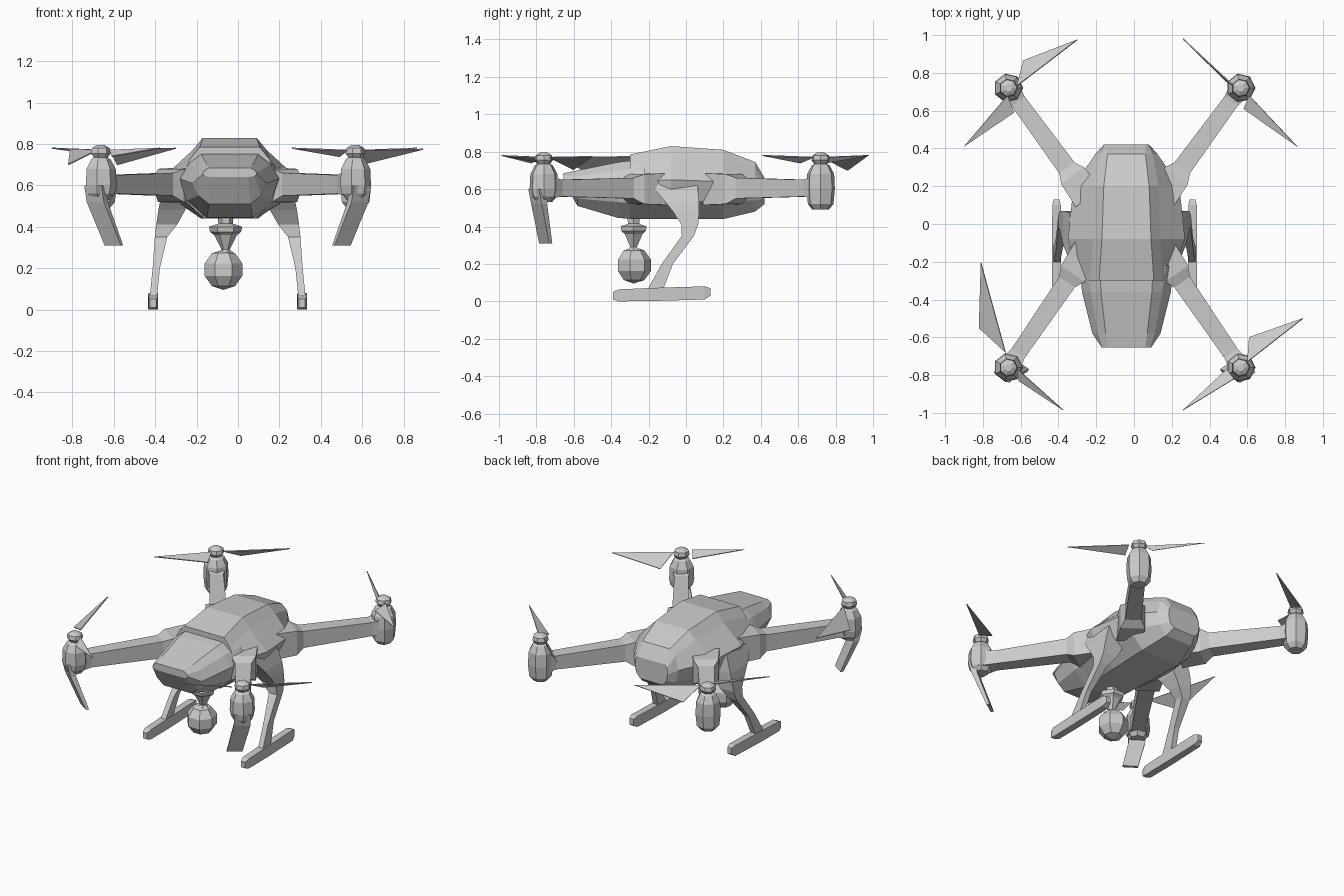
import bpy, bmesh, math
from mathutils import Vector as V

CX = -0.05          # centre line of the airframe
X, Y, Z = V((1, 0, 0)), V((0, 1, 0)), V((0, 0, 1))


def make(name, verts, faces):
    bm = bmesh.new()
    vs = [bm.verts.new(v) for v in verts]
    for f in faces:
        bm.faces.new([vs[i] for i in f])
    bmesh.ops.recalc_face_normals(bm, faces=bm.faces)
    me = bpy.data.meshes.new(name)
    bm.to_mesh(me)
    bm.free()
    ob = bpy.data.objects.new(name, me)
    bpy.context.collection.objects.link(ob)
    return ob


def loft(name, rings):
    n = len(rings[0])
    verts = [p for r in rings for p in r]
    faces = [(k*n + i, k*n + (i+1) % n, (k+1)*n + (i+1) % n, (k+1)*n + i)
             for k in range(len(rings) - 1) for i in range(n)]
    faces += [tuple(range(n)), tuple(range(len(verts) - n, len(verts)))]
    return make(name, verts, faces)


def rect(c, u, w, v, h):
    c = V(c)
    return [c + u*w/2*a + v*h/2*b for a, b in ((-1, -1), (1, -1), (1, 1), (-1, 1))]


def lathe(name, x, y, n, profile):
    return loft(name, [[(x + r*math.cos(2*math.pi*i/n), y + r*math.sin(2*math.pi*i/n), z)
                        for i in range(n)] for r, z in profile])


def hull(name, stations):
    rings = []
    for y, half in stations:
        rings.append([(CX + 0.01 + w, y, z) for w, z in half] +
                     [(CX + 0.01 - w, y, z) for w, z in reversed(half)])
    return loft(name, rings)


# Main fuselage: half sections from roof to belly
hull("fuselage", [
    (0.42, [(.10, .66), (.115, .64), (.12, .60), (.11, .55), (.08, .52)]),
    (0.37, [(.10, .745), (.14, .71), (.165, .62), (.15, .54), (.10, .48)]),
    (0.20, [(.12, .81), (.17, .76), (.28, .64), (.24, .54), (.14, .44)]),
    (-0.08, [(.13, .83), (.18, .77), (.31, .65), (.27, .53), (.13, .44)]),
    (-0.30, [(.145, .785), (.19, .73), (.23, .64), (.21, .52), (.12, .44)])])
# Nose cover
hull("nose", [
    (-0.22, [(.14, .76), (.21, .71), (.25, .64), (.22, .52), (.12, .44)]),
    (-0.36, [(.135, .745), (.19, .70), (.235, .63), (.20, .53), (.11, .445)]),
    (-0.58, [(.11, .70), (.15, .67), (.18, .61), (.15, .55), (.10, .51)]),
    (-0.655, [(.10, .685), (.125, .67), (.13, .655), (.12, .645), (.09, .64)])])

for s, side in ((-1, "left"), (1, "right")):
    for f, end in ((-1, "front"), (1, "rear")):
        # Arm running from the fuselage to the motor
        mx, my = CX + s*.615, (-.76 if f < 0 else .72)
        inner = V((CX + s*.19, -.14 if f < 0 else .14, 0))
        outer = V((mx, my, 0))
        d = (outer - inner).normalized()
        t = d.cross(Z)
        loft(f"{end}_{side}_arm",
             [rect(inner.lerp(outer, k) + Z*z, t, w, Z, h) for k, w, z, h in
              ((0, .17, .60, .17), (.2, .15, .60, .16), (.27, .10, .605, .11),
               (.88, .085, .605, .09), (1, .12, .61, .12))])
        # Motor pod with rotor hub
        low = .53 if f < 0 else .49
        lathe(f"{end}_{side}_motor", mx, my, 7,
              [(.045, low), (.07, low + .03), (.078, .60), (.074, .68), (.05, .725),
               (.035, .735), (.05, .755), (.045, .78), (.02, .795)])
        # Slanted foot beneath the front motors
        if f < 0:
            loft(f"{side}_motor_foot",
                 [rect((CX + s*.635, -.79, .60), t, .10, d, .06),
                  rect((CX + s*.63, -.785, .52), t, .10, d, .035),
                  rect((CX + s*.55, -.75, .31), t, .095, d, .02)])

    # Landing leg curving down from the fuselage side
    loft(f"{side}_landing_leg",
         [rect((CX + s*x, y, z), X, w, Y, h) for x, y, z, w, h in
          ((.24, -.07, .64, .10, .26), (.26, -.02, .53, .13, .18), (.27, 0, .48, .13, .14),
           (.295, .02, .41, .10, .09), (.322, .01, .35, .06, .065),
           (.345, -.10, .20, .035, .06), (.36, -.17, .05, .035, .085))])
    # Skid
    loft(f"{side}_skid",
         [rect((CX + s*.36, y, z), X, w, Z, h) for y, z, w, h in
          ((-.39, .03, .03, .04), (-.36, .032, .045, .064), (-.17, .037, .048, .07),
           (.10, .045, .045, .07), (.13, .05, .03, .04))])

# Rotor blades: root, dropped trailing corner, tip
blades = [
    ((-.62, .73, .77), (-.585, .865, .70), (-.30, .975, .78)),
    ((-.67, .68, .77), (-.635, .59, .745), (-.90, .41, .78)),
    ((.53, .73, .77), (.49, .755, .74), (.26, .98, .78)),
    ((.61, .68, .77), (.58, .61, .74), (.865, .41, .78)),
    ((-.68, -.68, .77), (-.82, -.55, .70), (-.81, -.205, .775)),
    ((-.62, -.765, .77), (-.61, -.83, .74), (-.375, -.985, .78)),
    ((.60, -.73, .77), (.61, -.60, .705), (.895, -.50, .775)),
    ((.53, -.82, .77), (.49, -.77, .74), (.26, -.985, .78))]
for k, tri in enumerate(blades):
    ob = make(f"rotor_blade_{k + 1}", tri, [(0, 1, 2)])
    m = ob.modifiers.new("thickness", 'SOLIDIFY')
    m.thickness, m.offset = .006, 0

# Camera mount and ball-shaped camera
lathe("camera_mount", -.06, -.28, 6,
      [(.04, .47), (.035, .415), (.08, .40), (.075, .375), (.055, .36), (.02, .29), (.055, .26)])
bpy.ops.mesh.primitive_uv_sphere_add(segments=7, ring_count=5, radius=.098,
                                     location=(-.07, -.28, .193))
bpy.context.object.name = "camera_ball"
